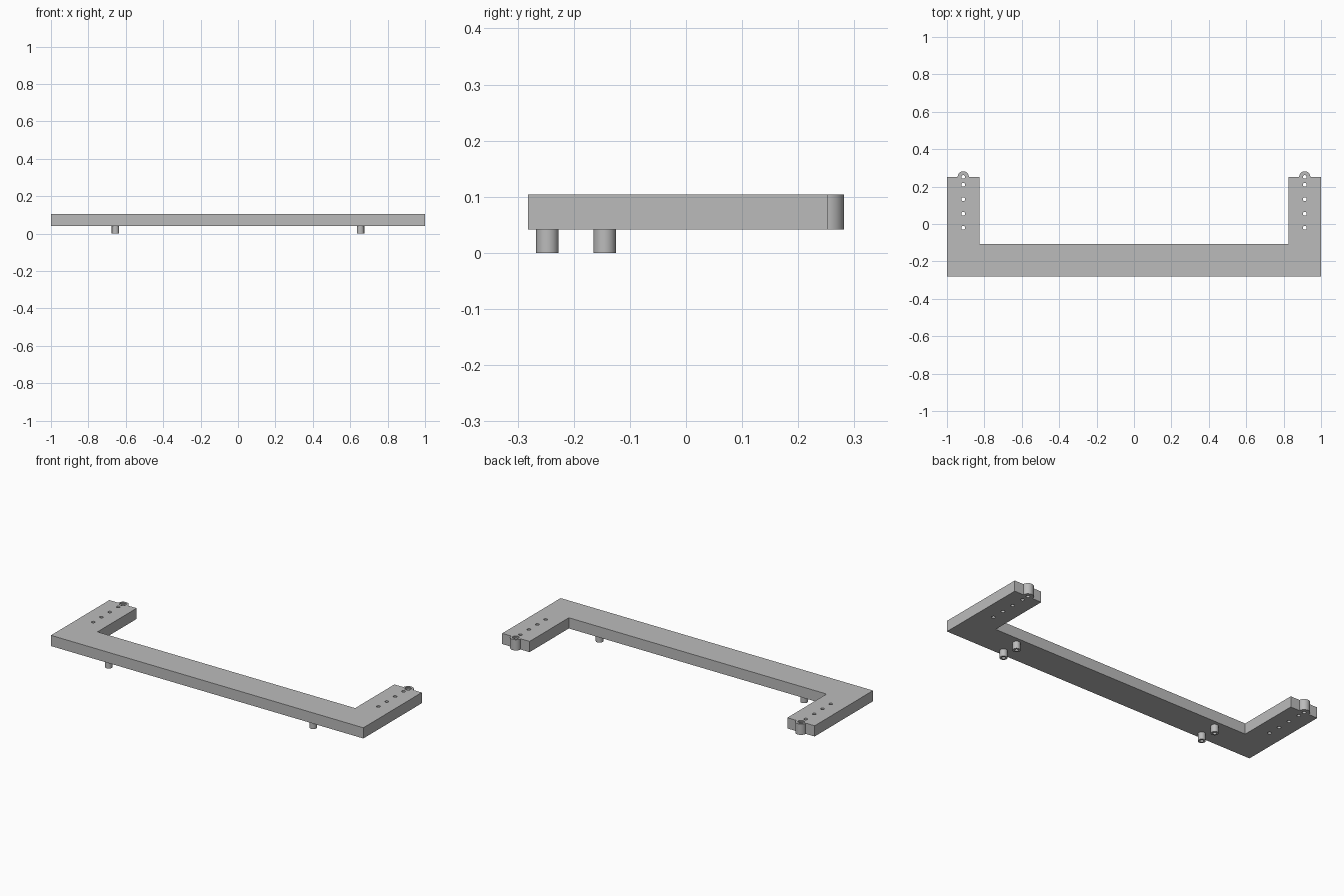
import bpy, bmesh, math

cube = bpy.data.objects.get("Cube")
if cube:
    bpy.data.objects.remove(cube, do_unlink=True)

Z0, Z1 = 0.042, 0.104          # underside and top of the frame
ARM_X, EAR_Y, EAR_R = 0.913, 0.252, 0.03
HOLE_R = 0.01

grey = bpy.data.materials.new("plain grey")
grey.use_nodes = True
colour = (0.5, 0.5, 0.5, 1)
grey.diffuse_color = colour
grey.node_tree.nodes["Principled BSDF"].inputs["Base Color"].default_value = colour


def finish(name, bm):
    bmesh.ops.recalc_face_normals(bm, faces=bm.faces)
    mesh = bpy.data.meshes.new(name)
    bm.to_mesh(mesh)
    bm.free()
    mesh.materials.append(grey)
    obj = bpy.data.objects.new(name, mesh)
    bpy.context.collection.objects.link(obj)
    return obj


def prism(bm, outline, low, high):
    face = bm.faces.new([bm.verts.new((x, y, low)) for x, y in outline])
    ext = bmesh.ops.extrude_face_region(bm, geom=[face])["geom"]
    tops = [v for v in ext if isinstance(v, bmesh.types.BMVert)]
    bmesh.ops.translate(bm, verts=tops, vec=(0, 0, high - low))


def circle(x, y, r, n=32):
    return [(x + r * math.cos(2 * math.pi * i / n),
             y + r * math.sin(2 * math.pi * i / n)) for i in range(n)]


def cut(obj, cylinders):
    """Cut vertical cylinders given as (x, y, radius, low, high)."""
    bm = bmesh.new()
    for x, y, r, low, high in cylinders:
        prism(bm, circle(x, y, r), low, high)
    cutter = finish("hole_cutter", bm)
    cutter.hide_render = True
    mod = obj.modifiers.new("holes", "BOOLEAN")
    mod.operation, mod.solver, mod.object = "DIFFERENCE", "EXACT", cutter
    bpy.context.view_layer.objects.active = obj
    bpy.ops.object.modifier_apply(modifier=mod.name)
    bpy.data.objects.remove(cutter, do_unlink=True)


def smooth(obj):
    bpy.ops.object.select_all(action="DESELECT")
    obj.select_set(True)
    bpy.context.view_layer.objects.active = obj
    bpy.ops.object.shade_smooth_by_angle(angle=math.radians(30))


# U-shaped frame with a rounded ear on the end of each arm
ear = [(ARM_X + EAR_R * math.cos(a), EAR_Y + EAR_R * math.sin(a))
       for a in (math.pi * i / 20 for i in range(21))]
half = [(1, -0.282), (1, EAR_Y)] + ear + [(0.825, EAR_Y), (0.825, -0.107)]
bm = bmesh.new()
prism(bm, half + [(-x, y) for x, y in reversed(half)], Z0, Z1)
frame = finish("frame", bm)

# Row of screw holes along each arm, the ear hole with a shallow recess
sides = (-1, 1)
cut(frame, [(s * ARM_X, y, HOLE_R, -0.1, 0.3)
            for s in sides for y in (-0.02, 0.055, 0.132, 0.21, EAR_Y)])
cut(frame, [(s * ARM_X, EAR_Y, 0.018, Z1 - 0.006, 0.3) for s in sides])
smooth(frame)

# Hollow pegs under the bar
for side, s in (("right", -1), ("left", 1)):
    for place, y in (("front", -0.247), ("rear", -0.145)):
        bm = bmesh.new()
        prism(bm, circle(s * 0.655, y, 0.02), 0, Z0 + 0.002)
        peg = finish(f"{side}_{place}_peg", bm)
        cut(peg, [(s * 0.655, y, HOLE_R, -0.1, Z0 - 0.004)])
        smooth(peg)
